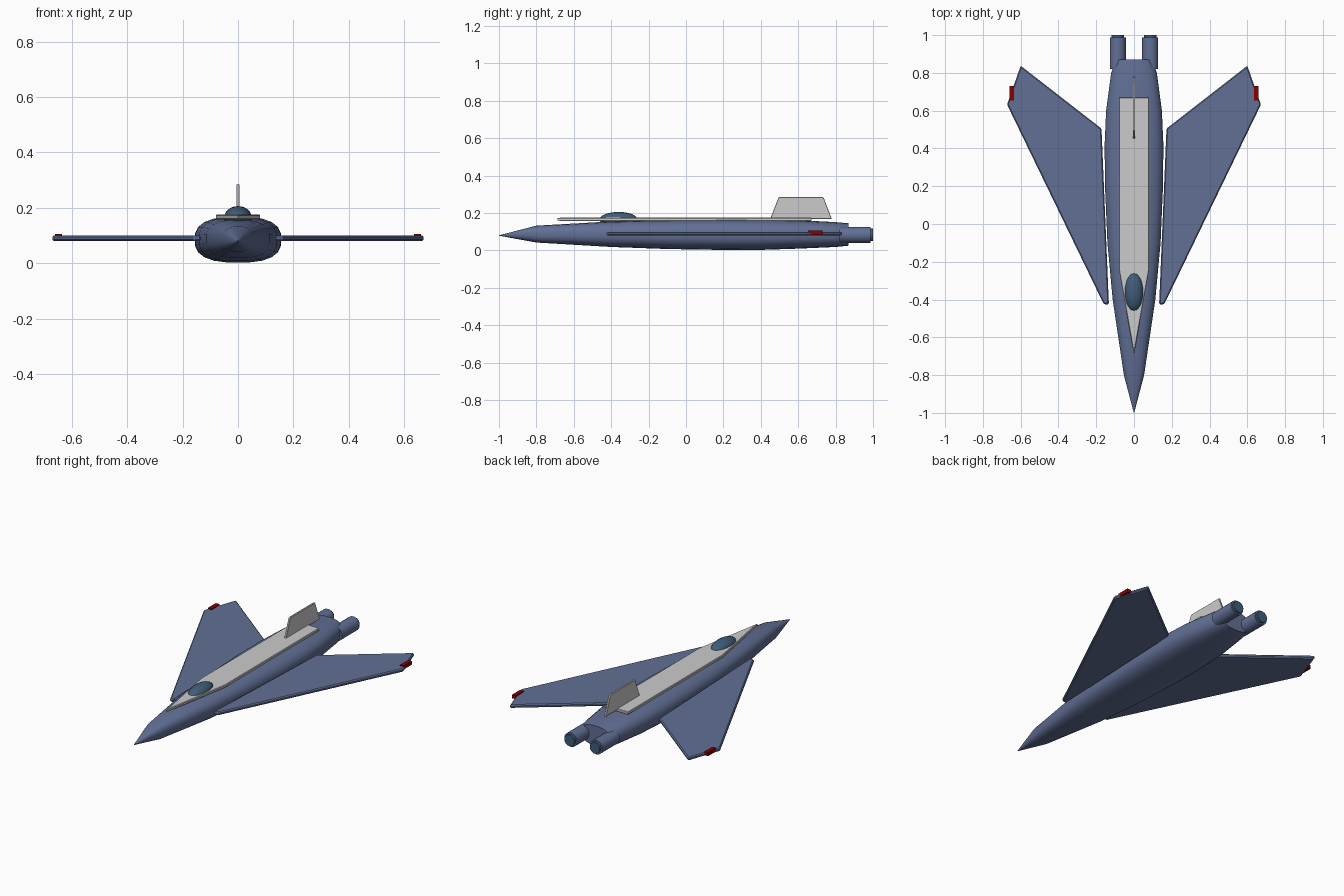
import bpy, bmesh, math
from mathutils import Matrix

if "Cube" in bpy.data.objects:
    bpy.data.objects.remove(bpy.data.objects["Cube"])


def material(name, rgb):
    m = bpy.data.materials.new(name)
    m.diffuse_color = (*rgb, 1)
    m.use_nodes = True
    m.node_tree.nodes["Principled BSDF"].inputs["Base Color"].default_value = m.diffuse_color
    return m


BLUE = material("hull_blue", (0.12, 0.16, 0.30))
GLASS = material("canopy_glass", (0.05, 0.11, 0.19))
RED = material("light_red", (0.25, 0.0, 0.0))


def finish(name, bm, mat=None, smooth=None, bevel=0):
    bmesh.ops.recalc_face_normals(bm, faces=bm.faces[:])
    me = bpy.data.meshes.new(name)
    bm.to_mesh(me)
    bm.free()
    ob = bpy.data.objects.new(name, me)
    bpy.context.collection.objects.link(ob)
    if mat:
        me.materials.append(mat)
    if bevel:
        b = ob.modifiers.new("bevel", "BEVEL")
        b.width, b.segments = bevel, 1
    if smooth:
        bpy.ops.object.select_all(action="DESELECT")
        ob.select_set(True)
        bpy.context.view_layer.objects.active = ob
        bpy.ops.object.shade_smooth_by_angle(angle=math.radians(smooth))
    return ob


def plate(name, outline, offset, mat=None, bevel=0):
    """Closed outline of 3D points, extruded by an offset vector."""
    bm = bmesh.new()
    f = bm.faces.new([bm.verts.new(p) for p in outline])
    r = bmesh.ops.extrude_face_region(bm, geom=[f])
    verts = [v for v in r["geom"] if isinstance(v, bmesh.types.BMVert)]
    bmesh.ops.translate(bm, verts=verts, vec=offset)
    return finish(name, bm, mat, bevel=bevel)


def loft(name, rings, mat, smooth):
    """Skin a list of equal-length rings and cap both ends."""
    bm = bmesh.new()
    loops = [[bm.verts.new(p) for p in r] for r in rings]
    n = len(loops[0])
    for a, b in zip(loops, loops[1:]):
        for i in range(n):
            j = (i + 1) % n
            bm.faces.new((a[i], a[j], b[j], b[i]))
    bm.faces.new(loops[0])
    bm.faces.new(loops[-1])
    return finish(name, bm, mat, smooth)


def ring(x, y, z, rx, rz, n=16, power=2.0):
    pts = []
    for i in range(n):
        a = 2 * math.pi * (i + 0.5) / n
        c, s = math.cos(a), math.sin(a)
        e = 2 / power
        pts.append((x + rx * math.copysign(abs(c) ** e, c), y,
                    z + rz * math.copysign(abs(s) ** e, s)))
    return pts


# Fuselage: y, half width, bottom z, top z
stations = [(-1.0, 0.001, 0.079, 0.081), (-0.8, 0.054, 0.042, 0.133),
            (-0.4, 0.114, 0.018, 0.156), (-0.1, 0.142, 0.007, 0.165),
            (0.2, 0.155, 0.002, 0.168), (0.42, 0.157, 0.003, 0.167),
            (0.6, 0.149, 0.009, 0.163), (0.8, 0.122, 0.018, 0.152),
            (0.87, 0.094, 0.025, 0.146)]
loft("fuselage", [ring(0, y, (b + t) / 2, w, (t - b) / 2, 20, 2.7)
                  for y, w, b, t in stations], BLUE, 35)

# Spine panel on top
plate("spine_panel", [(0, -0.69, 0.158), (0.08, -0.24, 0.158), (0.08, 0.67, 0.158),
                      (-0.08, 0.67, 0.158), (-0.08, -0.24, 0.158)], (0, 0, 0.017), bevel=0.003)

# Tail fin
plate("tail_fin", [(-0.006, 0.45, 0.168), (-0.006, 0.78, 0.168),
                   (-0.006, 0.735, 0.285), (-0.006, 0.495, 0.285)], (0.012, 0, 0), bevel=0.002)

# Canopy
bm = bmesh.new()
bmesh.ops.create_uvsphere(bm, u_segments=20, v_segments=12, radius=1,
                          matrix=Matrix.Translation((0, -0.36, 0.165)) @ Matrix.Diagonal((0.05, 0.102, 0.041, 1)))
finish("canopy", bm, GLASS, 40)

# Wings, wing tip lights and engines on both sides
for side, s in (("left", -1), ("right", 1)):
    outline = [(0.133, -0.425), (0.16, -0.425), (0.672, 0.632), (0.6, 0.838), (0.172, 0.505)]
    plate(side + "_wing", [(s * x, y, 0.08) for x, y in outline], (0, 0, 0.02), BLUE, 0.006)

    light = [(0.635, 0.653), (0.66, 0.653), (0.66, 0.73), (0.635, 0.73)]
    plate(side + "_tip_light", [(s * x, y, 0.084) for x, y in light], (0, 0, 0.022), RED)

    loft(side + "_engine", [ring(s * 0.0855, y, 0.083, r, r, 20)
                            for y, r in ((0.82, 0.043), (0.987, 0.043))], BLUE, 35)
    loft(side + "_nozzle", [ring(s * 0.0855, y, 0.083, r, r, 20)
                            for y, r in ((0.96, 0.034), (1.0, 0.034))], GLASS, 35)
